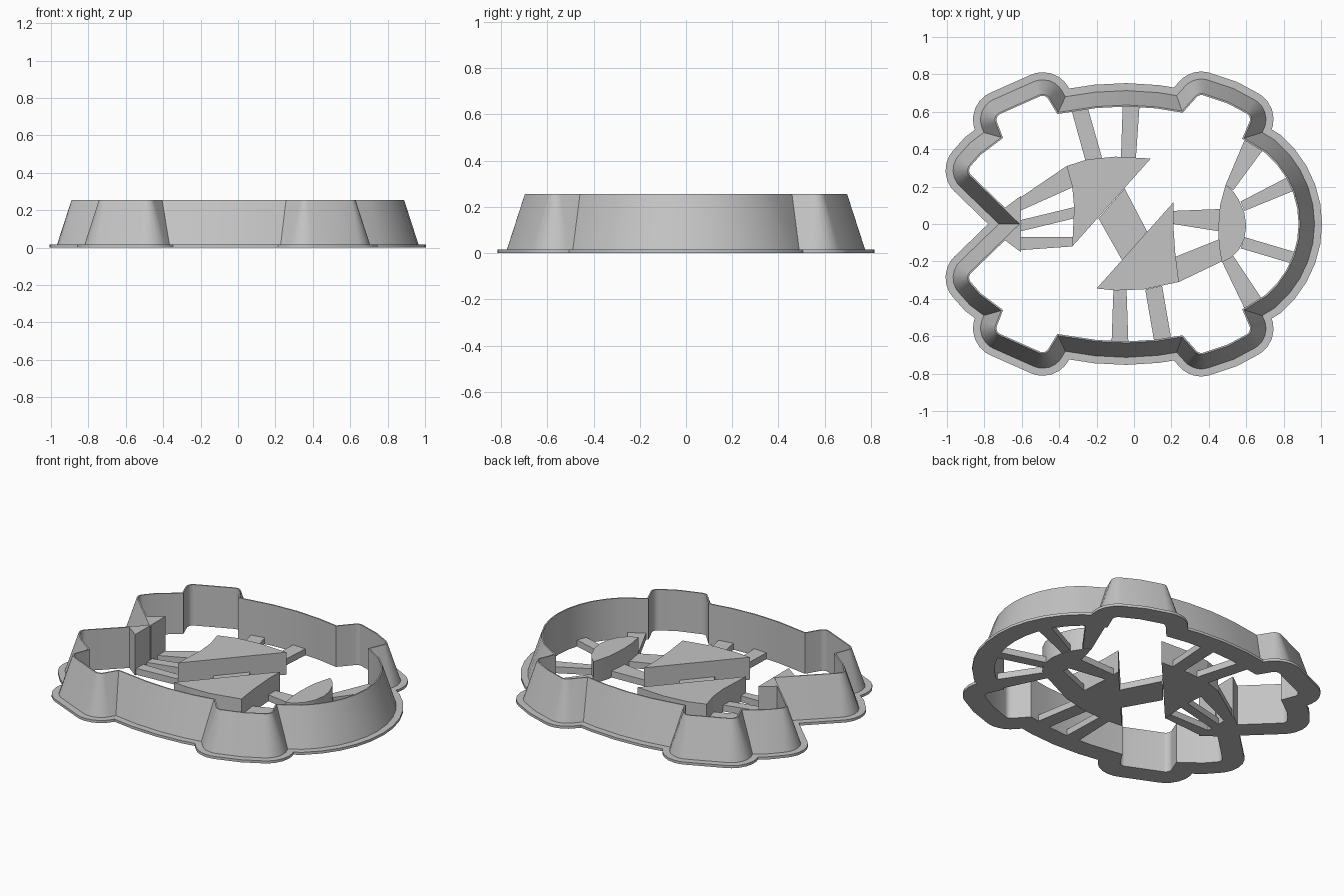
import bpy
import bmesh
import math
from mathutils import Vector

if "Cube" in bpy.data.objects:
    bpy.data.objects.remove(bpy.data.objects["Cube"], do_unlink=True)

grey = bpy.data.materials.new("plain grey")
grey.use_nodes = True
colour = (0.55, 0.55, 0.55, 1)
grey.diffuse_color = colour
grey.node_tree.nodes["Principled BSDF"].inputs["Base Color"].default_value = colour

WALL_TOP = 0.255
FLANGE_TOP = 0.016
BLOCK_TOP = 0.14
BAR_TOP = 0.04


def finish(name, bm, smooth=False):
    """Turn a bmesh into a named, coloured object."""
    bmesh.ops.recalc_face_normals(bm, faces=bm.faces)
    mesh = bpy.data.meshes.new(name)
    bm.to_mesh(mesh)
    bm.free()
    mesh.materials.append(grey)
    obj = bpy.data.objects.new(name, mesh)
    bpy.context.collection.objects.link(obj)
    if smooth:
        bpy.ops.object.select_all(action="DESELECT")
        obj.select_set(True)
        bpy.context.view_layer.objects.active = obj
        bpy.ops.object.shade_smooth_by_angle(angle=math.radians(30))
    return obj


def prism(name, points, top, smooth=False):
    """Upright prism from the ground to the given height."""
    bm = bmesh.new()
    base = bm.faces.new([bm.verts.new((x, y, 0)) for x, y in points])
    extruded = bmesh.ops.extrude_face_region(bm, geom=[base], use_keep_orig=True)
    moved = [g for g in extruded["geom"] if isinstance(g, bmesh.types.BMVert)]
    bmesh.ops.translate(bm, verts=moved, vec=(0, 0, top))
    return finish(name, bm, smooth)


def hundredths(pairs):
    return [Vector((x / 100, y / 100)) for x, y in pairs]


def fillet(before, corner, after, radius, steps=6):
    """Points of a small arc that rounds one corner."""
    a = (before - corner).normalized()
    b = (after - corner).normalized()
    half = a.angle(b) / 2
    centre = corner + (a + b).normalized() * radius / math.sin(half)
    start = corner + a * radius / math.tan(half) - centre
    end = corner + b * radius / math.tan(half) - centre
    return [centre + (start.lerp(end, i / steps)).normalized() * radius
            for i in range(steps + 1)]


def offset(points, distance):
    """Move a closed counter-clockwise outline outward with mitred corners."""
    result = []
    for i, p in enumerate(points):
        d1 = (p - points[i - 1]).normalized()
        d2 = (points[(i + 1) % len(points)] - p).normalized()
        n1, n2 = Vector((d1.y, -d1.x)), Vector((d2.y, -d2.x))
        result.append(p + (n1 + n2) * distance / (1 + n1.dot(n2)))
    return result


# Inner outline, back half: rounded end, two feet, side arc and end lobe
half = [Vector((0.385 + 0.495 * math.cos(math.radians(a)),
                0.495 * math.sin(math.radians(a))))
        for a in (0, 10, 20, 30, 40, 50, 67)]
keys = hundredths([(63, 57.5), (50, 64.5), (35, 69.5), (26, 59.5), (12, 61.8),
                   (-4, 62.8), (-20, 62), (-41, 58.8), (-47.5, 69.5),
                   (-74.5, 57.5), (-70, 46), (-82, 37), (-89.5, 28.5), (-60, 0)])
rounded = {0, 2, 8, 9, 12}
for i, key in enumerate(keys):
    if i in rounded:
        before = keys[i - 1] if i else half[-1]
        half += fillet(before, key, keys[i + 1], 0.035)
    else:
        half.append(key)
outline = half + [Vector((p.x, -p.y)) for p in reversed(half[1:-1])]

# Tapered wall with its flange, swept as one closed section
section = [(0, 0), (0, WALL_TOP), (0.008, WALL_TOP),
           (0.085, FLANGE_TOP), (0.125, FLANGE_TOP), (0.125, 0)]
bm = bmesh.new()
rings = [[bm.verts.new((p.x, p.y, z)) for p in offset(outline, d)]
         for d, z in section]
for r, ring in enumerate(rings):
    following = rings[(r + 1) % len(rings)]
    for i in range(len(ring)):
        j = (i + 1) % len(ring)
        bm.faces.new((ring[i], ring[j], following[j], following[i]))
finish("outer_wall", bm, smooth=True)

# Full-height wedge behind the notch
for side, sign in (("left", -1), ("right", 1)):
    wedge = [(-0.69, 0.087 * sign), (-0.605, 0.15 * sign), (-0.605, 0)]
    prism("notch_wedge_" + side, wedge, WALL_TOP)

# Raised shell blocks
prism("back_block", hundredths([(-36, 31), (-25, 34.5), (-10, 36), (9, 35),
                                (-33, -12), (-32, 9), (-33, 20)]), BLOCK_TOP)
prism("front_block", hundredths([(21, 11.5), (-20, -34.5), (-10, -35.5), (5, -35),
                                 (24, -31), (22, -15), (21, 0)]), BLOCK_TOP)
prism("end_block", hundredths([(49, 21), (53, 17.5), (56, 13), (59, 6), (60, -1),
                               (59, -8), (56, -14), (52, -18), (47, -20.5),
                               (45.5, -12), (45, -3), (46, 10)]), BLOCK_TOP, True)

# Low bridge between the two large blocks
prism("middle_bridge", hundredths([(-5, 19), (7, -4), (-6, -20), (-19, 3)]), BAR_TOP)

# Low tapered bars: each side is given as start and end in hundredths
bars = {
    "back_bar": [(-34, 63, -26, 34, -25, 63, -17, 35),
                 (-6, 64, -7, 35, 3, 64, 1, 35)],
    "notch_bar": [(-61, 14, -36, 31, -61, 7, -32, 20),
                  (-61, 2, -32, 9, -61, -4, -32, 3),
                  (-61, -7, -33, -7, -61, -14, -33, -12)],
    "joining_bar": [(21, 7, 46, 8, 21, 0, 46, -4),
                    (21, -18, 46, -8, 24, -31, 47, -20)],
    "end_spoke": [(49, 21, 60, 47, 53, 18, 70, 41),
                  (57, 12, 82, 25, 59, 7, 86, 18),
                  (59, -7, 86, -15, 57, -13, 84, -21),
                  (53, -17, 69, -41, 47, -20, 60, -47)],
    "front_bar": [(-11, -35, -12, -64, -4, -35, -3, -64),
                  (6, -35, 11, -64, 15, -33, 20, -62)],
}
for name, group in bars.items():
    for number, (ax, ay, bx, by, cx, cy, dx, dy) in enumerate(group):
        corners = hundredths([(ax, ay), (bx, by), (dx, dy), (cx, cy)])
        prism(f"{name}_{number + 1}", corners, BAR_TOP)
